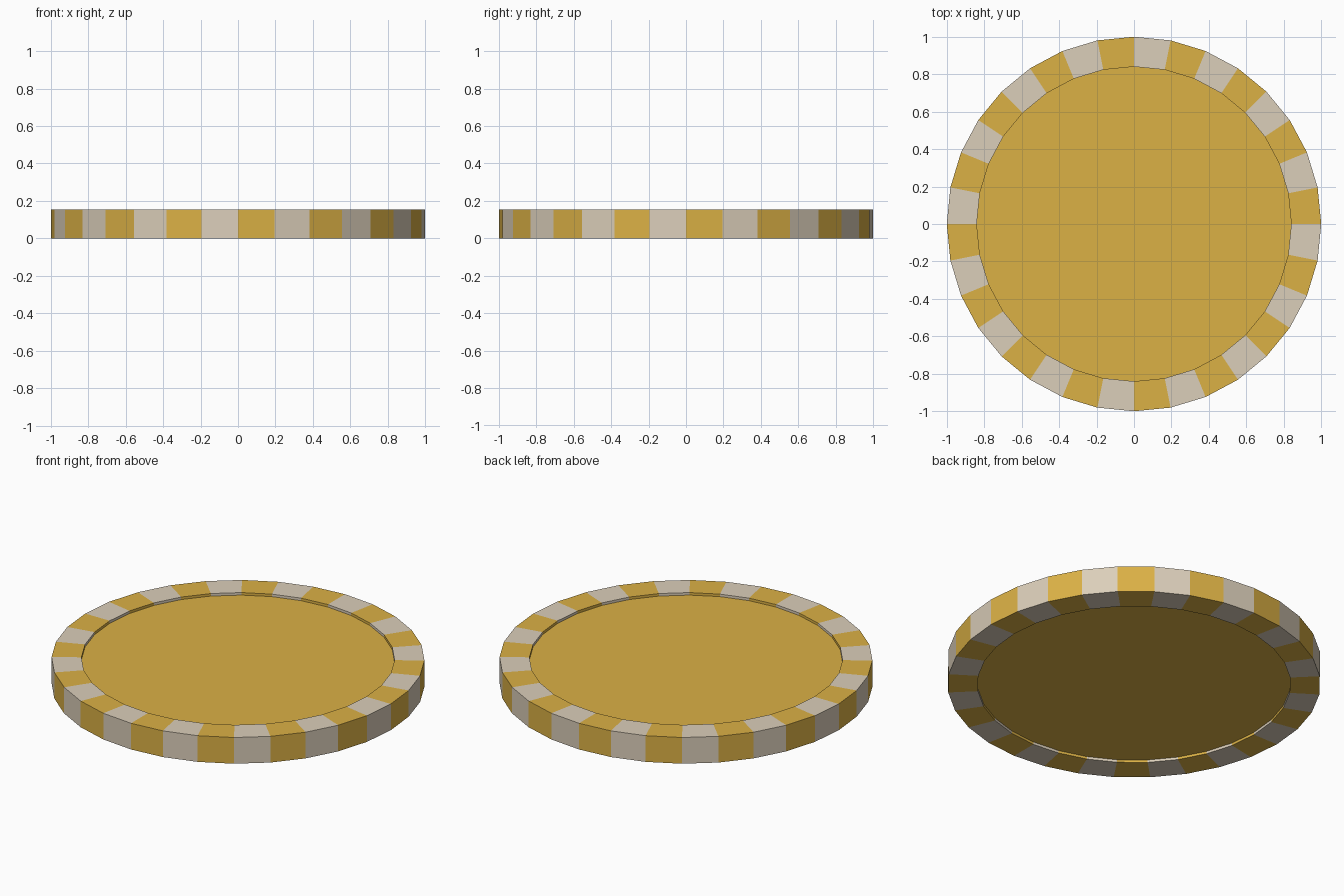
import bpy, bmesh, math

if "Cube" in bpy.data.objects:
    bpy.data.objects.remove(bpy.data.objects["Cube"])

SIDES, R_OUT, R_IN, H, RECESS = 32, 1.0, 0.84, 0.155, 0.015


def material(name, rgb):
    m = bpy.data.materials.new(name)
    m.diffuse_color = (*rgb, 1.0)
    m.use_nodes = True
    m.node_tree.nodes["Principled BSDF"].inputs["Base Color"].default_value = m.diffuse_color
    return m


gold = material("gold", (0.71, 0.44, 0.060))
beige = material("warm_beige", (0.71, 0.62, 0.49))


def add_object(name, bm, mats):
    bmesh.ops.recalc_face_normals(bm, faces=bm.faces[:])
    mesh = bpy.data.meshes.new(name)
    bm.to_mesh(mesh)
    bm.free()
    for m in mats:
        mesh.materials.append(m)
    ob = bpy.data.objects.new(name, mesh)
    bpy.context.collection.objects.link(ob)
    return ob


# Striped rim: a rectangular section swept round, alternating colour per segment
bm = bmesh.new()
section = [(R_OUT, 0), (R_OUT, H), (R_IN, H), (R_IN, 0)]
rings = []
for i in range(SIDES):
    a = 2 * math.pi * i / SIDES
    rings.append([bm.verts.new((r * math.cos(a), r * math.sin(a), z)) for r, z in section])
for i in range(SIDES):
    p, q = rings[i], rings[(i + 1) % SIDES]
    for j in range(4):
        k = (j + 1) % 4
        f = bm.faces.new((p[j], q[j], q[k], p[k]))
        f.material_index = i % 2
add_object("striped_rim", bm, [gold, beige])

# Recessed centre disc, set in slightly on both faces
bm = bmesh.new()
for z in (RECESS, H - RECESS):
    ring = [bm.verts.new((R_IN * math.cos(2 * math.pi * i / SIDES),
                          R_IN * math.sin(2 * math.pi * i / SIDES), z)) for i in range(SIDES)]
    f = bm.faces.new(ring)
bm.normal_update()
bm.faces.ensure_lookup_table()
bottom, top = bm.faces[0], bm.faces[1]
bv, tv = list(bottom.verts), list(top.verts)
for i in range(SIDES):
    k = (i + 1) % SIDES
    bm.faces.new((bv[i], bv[k], tv[k], tv[i]))
add_object("centre_disc", bm, [gold])
